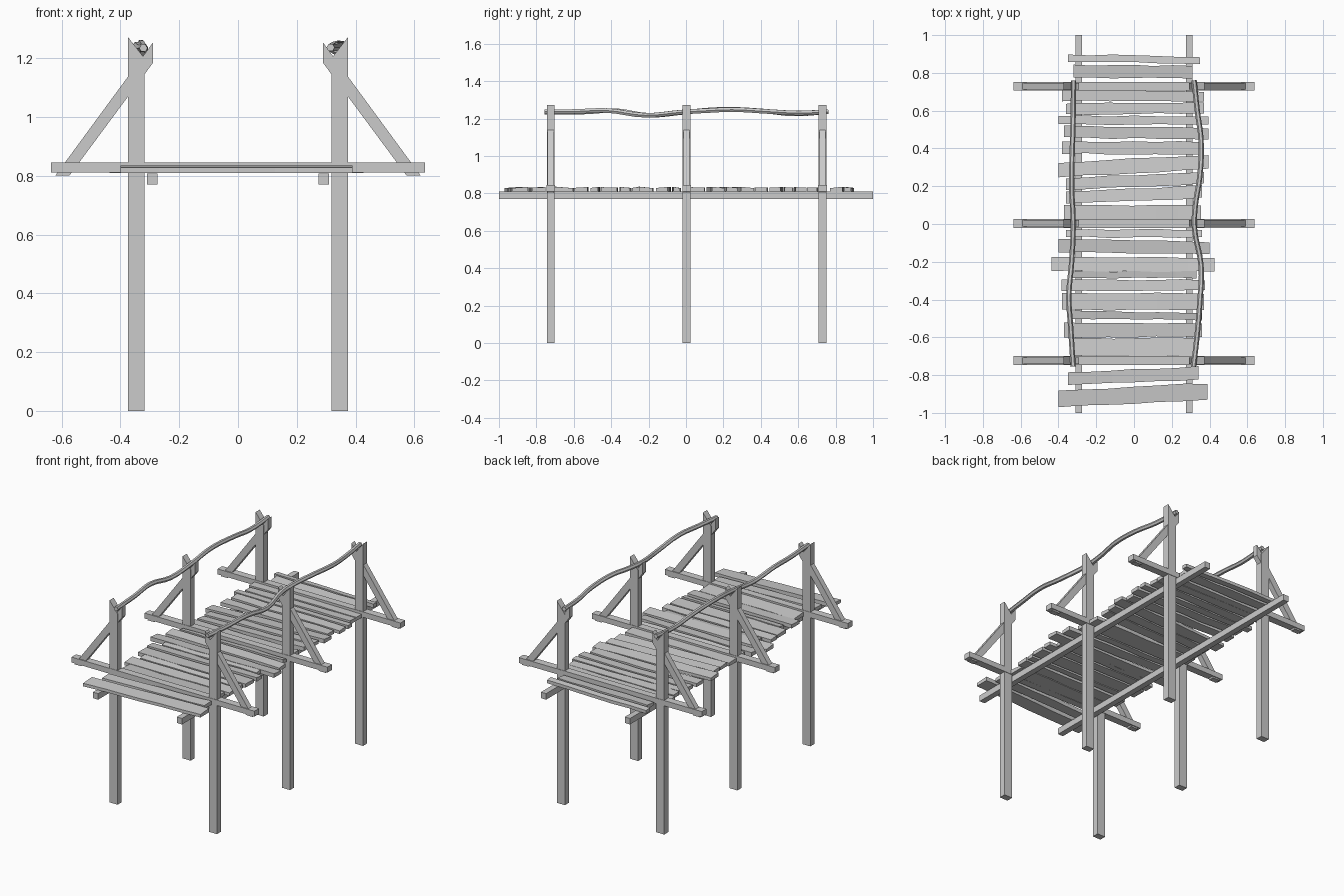
import bpy, random
from mathutils import Vector

random.seed(4)


def make_mesh(name, verts, faces):
    me = bpy.data.meshes.new(name)
    me.from_pydata(verts, [], faces)
    me.update()
    ob = bpy.data.objects.new(name, me)
    bpy.context.collection.objects.link(ob)
    return ob


def prism(name, profile, y, depth):
    """Extrude a counter-clockwise (x, z) profile along y, centred on y."""
    n = len(profile)
    verts = [(x, y + s * depth / 2, z) for s in (-1, 1) for x, z in profile]
    faces = [tuple(range(n)), tuple(range(2 * n - 1, n - 1, -1))]
    faces += [(i, n + i, n + (i + 1) % n, (i + 1) % n) for i in range(n)]
    return make_mesh(name, verts, faces)


def mirrored(profile, side):
    pts = [(x * side, z) for x, z in profile]
    return pts if side > 0 else pts[::-1]


def rect(x0, x1, z0, z1):
    return [(x0, z0), (x1, z0), (x1, z1), (x0, z1)]


# three trestle frames: spiked posts, cross beam, diagonal braces
post = [(0.318, 0), (0.374, 0), (0.374, 1.272), (0.318, 1.2)]
brace = [(0.573, 0.802), (0.621, 0.802), (0.29, 1.253), (0.29, 1.184)]
for y in (-0.723, 0.003, 0.73):
    prism("cross_beam", rect(-0.637, 0.637, 0.811, 0.845), y, 0.046)
    for side in (-1, 1):
        prism("post", mirrored(post, side), y, 0.041)
        prism("brace", mirrored(brace, side), y, 0.034)

# two long stringers under the deck
for side in (-1, 1):
    prism("stringer", mirrored(rect(0.274, 0.31, 0.771, 0.809), side), 0, 2.0)


# rough deck planks with uneven edges
def plank(xl, xr, yl, yr, width, steps=6):
    verts, faces = [], []
    roll = random.uniform(-0.004, 0.004)
    for i in range(steps + 1):
        t = i / steps
        x, y = xl + (xr - xl) * t, yl + (yr - yl) * t
        a = y - width / 2 + random.uniform(-0.004, 0.004)
        b = y + width / 2 + random.uniform(-0.004, 0.004)
        verts += [(x, a, 0.81), (x, b, 0.81),
                  (x, b, 0.832 + roll), (x, a, 0.832 - roll)]
    for i in range(steps):
        k = 4 * i
        for j in range(4):
            m = (j + 1) % 4
            faces.append((k + j, k + m, k + 4 + m, k + 4 + j))
    k = 4 * steps
    faces += [(3, 2, 1, 0), (k, k + 1, k + 2, k + 3)]
    ob = make_mesh("deck_plank", verts, faces)
    ob.data.flip_normals()


# left x, right x, left y, right y, width
for p in [
    (-0.35, 0.35, 0.88, 0.867, 0.036), (-0.32, 0.31, 0.807, 0.805, 0.068),
    (-0.38, 0.37, 0.68, 0.675, 0.054), (-0.36, 0.37, 0.61, 0.615, 0.06),
    (-0.40, 0.395, 0.55, 0.55, 0.044), (-0.37, 0.395, 0.487, 0.478, 0.06),
    (-0.38, 0.365, 0.405, 0.402, 0.065), (-0.40, 0.395, 0.288, 0.327, 0.075),
    (-0.36, 0.37, 0.212, 0.245, 0.064), (-0.36, 0.36, 0.138, 0.17, 0.066),
    (-0.37, 0.355, 0.062, 0.06, 0.074), (-0.36, 0.36, -0.05, -0.05, 0.042),
    (-0.40, 0.40, -0.115, -0.127, 0.066), (-0.437, 0.427, -0.212, -0.215, 0.074),
    (-0.33, 0.33, -0.268, -0.268, 0.034), (-0.385, 0.375, -0.325, -0.323, 0.056),
    (-0.38, 0.37, -0.41, -0.412, 0.088), (-0.33, 0.36, -0.482, -0.488, 0.04),
    (-0.37, 0.36, -0.562, -0.56, 0.074), (-0.33, 0.33, -0.652, -0.652, 0.094),
    (-0.35, 0.342, -0.82, -0.79, 0.068), (-0.40, 0.39, -0.925, -0.887, 0.088),
]:
    plank(*p)


# wavy branch handrails resting in the notches
def handrail(name, points, radius=0.014, sides=6):
    cu = bpy.data.curves.new(name, "CURVE")
    cu.dimensions = "3D"
    cu.bevel_depth = radius
    cu.bevel_resolution = 1
    cu.resolution_u = 4
    cu.use_fill_caps = True
    sp = cu.splines.new("BEZIER")
    sp.bezier_points.add(len(points) - 1)
    for bp, co in zip(sp.bezier_points, points):
        bp.co = Vector(co)
        bp.handle_left_type = bp.handle_right_type = "AUTO"
    sp.use_smooth = False
    ob = bpy.data.objects.new(name, cu)
    bpy.context.collection.objects.link(ob)


handrail("left_handrail", [
    (-0.322, -0.755, 1.235), (-0.335, -0.55, 1.235), (-0.345, -0.38, 1.243),
    (-0.33, -0.2, 1.218), (-0.322, 0.0, 1.235), (-0.33, 0.2, 1.25),
    (-0.326, 0.42, 1.24), (-0.322, 0.58, 1.225), (-0.32, 0.76, 1.237)])
handrail("right_handrail", [
    (0.315, -0.755, 1.237), (0.333, -0.6, 1.238), (0.348, -0.42, 1.243),
    (0.355, -0.22, 1.218), (0.32, -0.02, 1.235), (0.325, 0.1, 1.242),
    (0.348, 0.25, 1.248), (0.355, 0.44, 1.238), (0.335, 0.6, 1.23),
    (0.318, 0.76, 1.237)])
